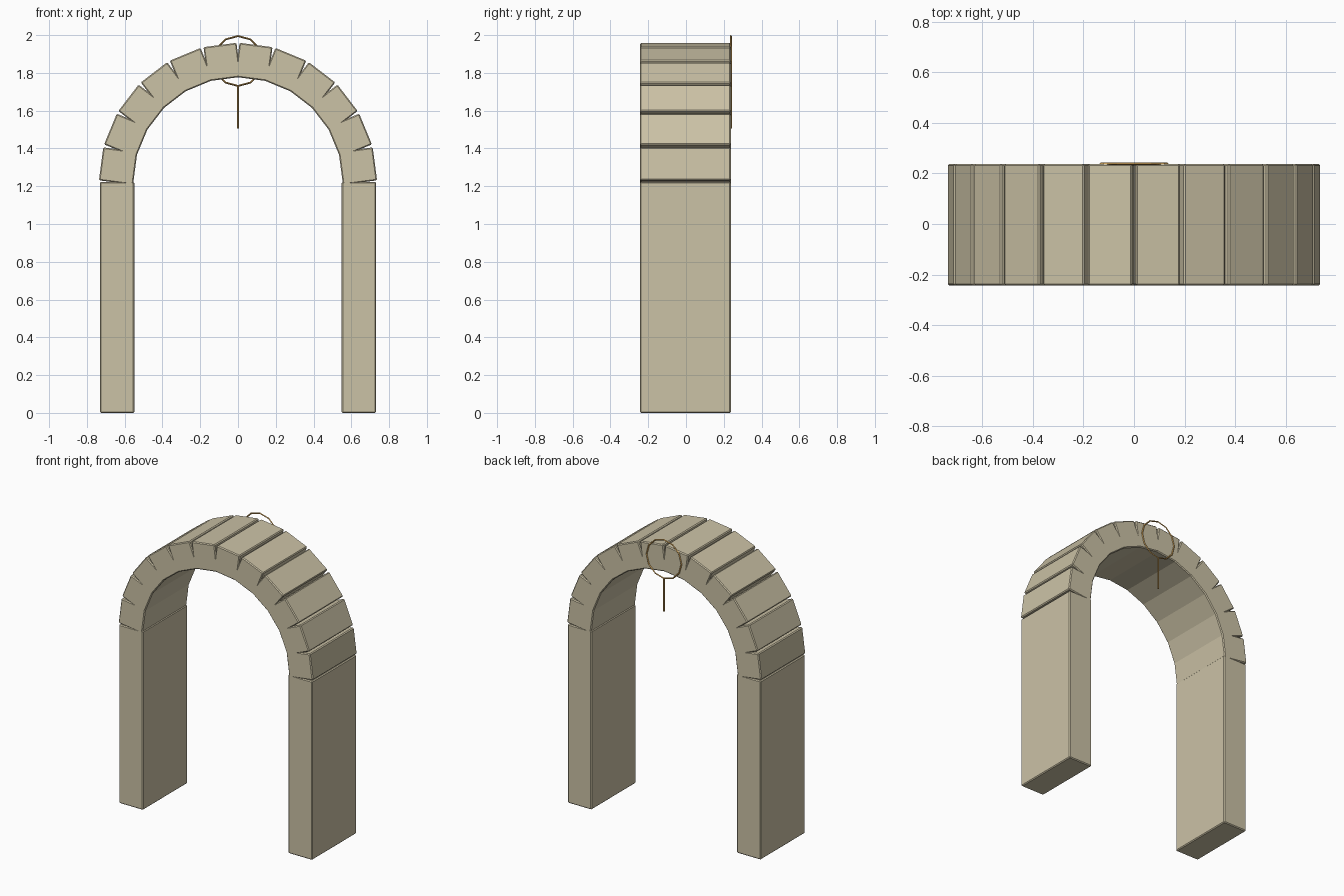
import bpy
from math import sin, cos, radians, pi

if "Cube" in bpy.data.objects:
    bpy.data.objects.remove(bpy.data.objects["Cube"])

SPRING = 1.223      # height where the arch starts
MID_R = 0.64        # radius through the middle of the stones
THICK = 0.182
DEPTH = 0.48
Y = -0.003
RING_Y = 0.2375
RING_Z, RING_R, TUBE = 1.863, 0.132, 0.005


def material(name, rgb):
    m = bpy.data.materials.new(name)
    m.diffuse_color = (*rgb, 1)
    m.use_nodes = True
    m.node_tree.nodes["Principled BSDF"].inputs["Base Color"].default_value = m.diffuse_color
    return m


stone = material("sandstone", (0.60, 0.54, 0.38))
brass = material("brass", (0.62, 0.36, 0.10))


def block(name, loc, size, angle=0.0):
    bpy.ops.mesh.primitive_cube_add(size=1, location=loc)
    ob = bpy.context.object
    ob.name = name
    ob.scale = size
    bpy.ops.object.transform_apply(location=False, rotation=False, scale=True)
    ob.rotation_euler.y = angle
    ob.data.materials.append(stone)
    bevel = ob.modifiers.new("chamfer", 'BEVEL')
    bevel.width = 0.006
    bevel.segments = 1
    return ob


# Straight pillars
for side, label in ((-1, "left"), (1, "right")):
    block(f"{label}_pillar", (side * MID_R, Y, SPRING / 2), (THICK, DEPTH, SPRING))

# Twelve wedge-gapped arch stones, each a turned box
for i in range(12):
    a = radians(7.5 + 15 * i)
    block(f"arch_stone_{i + 1}", (MID_R * cos(a), Y, SPRING + MID_R * sin(a)),
          (THICK, DEPTH, 0.176), -a)

# Ring on the back face
bpy.ops.mesh.primitive_torus_add(major_segments=12, minor_segments=4,
                                 major_radius=RING_R, minor_radius=TUBE,
                                 location=(0, RING_Y, RING_Z),
                                 rotation=(pi / 2, 0, 0))
ring = bpy.context.object
ring.name = "back_ring"
ring.data.materials.append(brass)

# Rod hanging below the ring
top, bottom = RING_Z - RING_R, 1.505
bpy.ops.mesh.primitive_cylinder_add(vertices=6, radius=TUBE, depth=top - bottom,
                                    location=(0, RING_Y, (top + bottom) / 2))
rod = bpy.context.object
rod.name = "hanging_rod"
rod.data.materials.append(brass)
